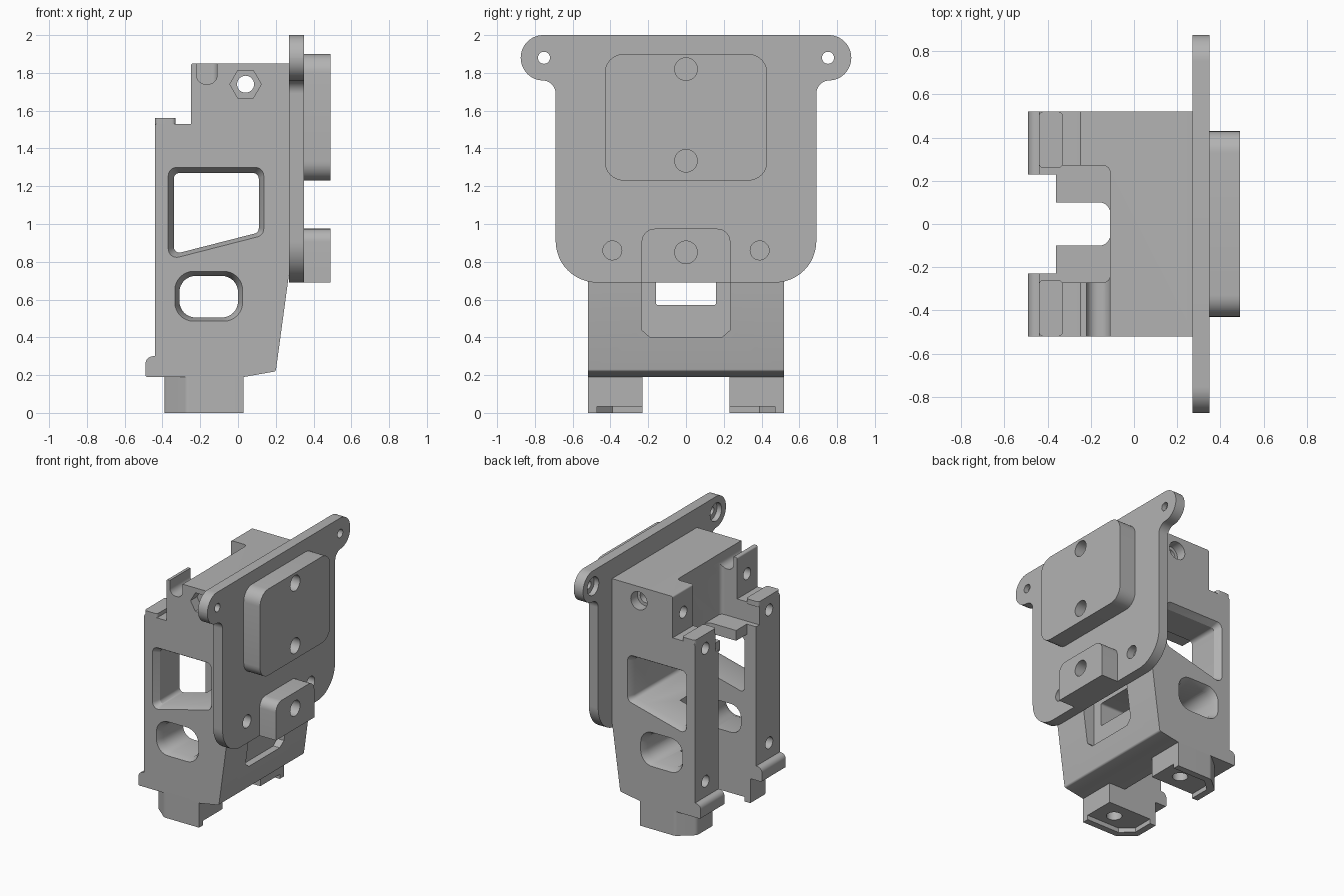
import bpy, bmesh, math
from mathutils import Vector

if "Cube" in bpy.data.objects:
    bpy.data.objects.remove(bpy.data.objects["Cube"], do_unlink=True)

grey = bpy.data.materials.new("plain_grey")
grey.use_nodes = True
grey.diffuse_color = (0.45, 0.45, 0.45, 1)
grey.node_tree.nodes["Principled BSDF"].inputs["Base Color"].default_value = grey.diffuse_color


def rounded(corners, radius=0.0, steps=8):
    """Outline with filleted corners; a corner may carry its own radius."""
    out = []
    for i, c in enumerate(corners):
        r = c[2] if len(c) > 2 else radius
        p = Vector(c[:2])
        a = (Vector(corners[i - 1][:2]) - p).normalized()
        b = (Vector(corners[(i + 1) % len(corners)][:2]) - p).normalized()
        if r <= 0:
            out.append(p)
            continue
        half = a.angle(b) / 2
        mid = p + (a + b).normalized() * (r / math.sin(half))
        s = p + a * (r / math.tan(half)) - mid
        e = p + b * (r / math.tan(half)) - mid
        turn = s.angle(e)
        for k in range(steps + 1):
            t = k / steps
            out.append(mid + (s * math.sin((1 - t) * turn) + e * math.sin(t * turn)) / math.sin(turn))
    return out


def rect(u0, u1, v0, v1, r=0.0):
    return rounded([(u0, v0), (u1, v0), (u1, v1), (u0, v1)], r)


def circle(u, v, r, n=28):
    return [Vector((u + r * math.cos(2 * math.pi * k / n), v + r * math.sin(2 * math.pi * k / n)))
            for k in range(n)]


PLACE = {"x": lambda p, w: (w, p[0], p[1]),
         "y": lambda p, w: (p[0], w, p[1]),
         "z": lambda p, w: (p[0], p[1], w)}


def prism(name, axis, lo, hi, outline, end=None):
    """Extrude an outline along an axis, optionally tapering to a second one."""
    bm = bmesh.new()
    a = [bm.verts.new(PLACE[axis](p, lo)) for p in outline]
    b = [bm.verts.new(PLACE[axis](p, hi)) for p in (end or outline)]
    bm.faces.new(a)
    bm.faces.new(b)
    for i in range(len(a)):
        j = (i + 1) % len(a)
        bm.faces.new((a[i], a[j], b[j], b[i]))
    bmesh.ops.recalc_face_normals(bm, faces=bm.faces)
    mesh = bpy.data.meshes.new(name)
    bm.to_mesh(mesh)
    bm.free()
    mesh.materials.append(grey)
    ob = bpy.data.objects.new(name, mesh)
    bpy.context.collection.objects.link(ob)
    return ob


def select(ob):
    bpy.ops.object.select_all(action="DESELECT")
    ob.select_set(True)
    bpy.context.view_layer.objects.active = ob


def cut(ob, *shape):
    cutter = prism("cutter", *shape)
    cutter.hide_render = True
    mod = ob.modifiers.new("cut", "BOOLEAN")
    mod.operation, mod.solver, mod.object = "DIFFERENCE", "EXACT", cutter
    select(ob)
    bpy.ops.object.modifier_apply(modifier=mod.name)
    bpy.data.objects.remove(cutter, do_unlink=True)


def finish(ob):
    select(ob)
    bpy.ops.object.shade_smooth_by_angle(angle=math.radians(30))


# Main housing, from its side profile
body = prism("housing", "y", -0.52, 0.52, rounded([
    (-0.49, 0.19, 0.01), (0.03, 0.19), (0.2, 0.22, 0.015), (0.272, 0.75), (0.28, 1.85),
    (-0.25, 1.85, 0.012), (-0.25, 1.53), (-0.44, 1.53, 0.012), (-0.44, 0.3), (-0.49, 0.3, 0.04)]))

# Central channel, shelf slot and upper pocket, open toward -x
cut(body, "z", 0, 1.3, rect(-0.7, -0.11, -0.23, 0.23))
cut(body, "z", 1.2, 1.5, rect(-0.7, -0.11, -0.1, 0.1, 0.05))
cut(body, "z", 1.2, 2.0, rect(-0.7, -0.36, -0.23, 0.23))
cut(body, "z", 1.38, 2.0, rect(-0.7, -0.111, -0.27, 0.27, 0.03))

# Side windows with chamfered rims
windows = [
    (rounded([(-0.34, 0.84), (0.11, 0.955), (0.11, 1.27), (-0.34, 1.27)], 0.03),
     rounded([(-0.37, 0.81), (0.137, 0.94), (0.137, 1.3), (-0.37, 1.3)], 0.045)),
    (rect(-0.31, 0.0, 0.505, 0.725, 0.085), rect(-0.335, 0.025, 0.485, 0.75, 0.1))]
for inner, outer in windows:
    cut(body, "y", -0.7, 0.7, inner)
    for s in (-1, 1):
        cut(body, "y", s * 0.47, s * 0.521, inner, outer)

# Cable groove, nut pocket and cross bolt
cut(body, "y", -0.6, -0.2, rounded([(-0.22, 1.74, 0.05), (-0.11, 1.74, 0.05), (-0.11, 2), (-0.22, 2)]))
cut(body, "y", -0.7, 0.7, circle(0.04, 1.74, 0.045))
cut(body, "y", -0.7, -0.44, circle(0.04, 1.74, 0.083, 6))
cut(body, "y", 0.44, 0.7, circle(0.04, 1.74, 0.07))

# Screw holes facing -x
for s in (-1, 1):
    for z, x1 in ((0.42, -0.2), (1.45, -0.3), (1.68, -0.14)):
        cut(body, "x", -0.7, x1, circle(s * 0.39, z, 0.045))

# Recess and opening in the sloped wall
cut(body, "x", 0.17, 0.6, rounded([(-0.19, 0.4), (0.19, 0.4), (0.235, 0.44),
                                  (0.235, 0.8), (-0.235, 0.8), (-0.235, 0.44)]))
cut(body, "x", -0.3, 0.3, rect(-0.16, 0.16, 0.57, 0.75, 0.015))
finish(body)

# Raised caps on the column tops, and feet
for s, side in ((-1, "right"), (1, "left")):
    cap = prism(side + "_column_cap", "z", 1.52, 1.56, rect(-0.44, -0.33, *sorted((s * 0.26, s * 0.52)), 0.02))
    finish(cap)
    foot = prism(side + "_foot", "z", 0, 0.2, rounded([
        (0.03, s * 0.23), (0.03, s * 0.52), (-0.27, s * 0.52, 0.04),
        (-0.39, s * 0.42, 0.04), (-0.39, s * 0.23)]))
    cut(foot, "z", -0.1, 0.035, rounded([
        (0.1, s * 0.2), (0.1, s * 0.47), (-0.25, s * 0.47), (-0.34, s * 0.39), (-0.34, s * 0.2)]))
    cut(foot, "z", -0.1, 0.15, circle(-0.12, s * 0.36, 0.055))
    finish(foot)

# Mounting plate with two ears
half = [(0.69, 0.69, 0.22), (0.69, 1.76, 0.07), (0.875, 1.76, 0.119), (0.875, 2.0, 0.119)]
plate = prism("mounting_plate", "x", 0.27, 0.35,
              rounded(half + [(-y, z, r) for y, z, r in reversed(half)], steps=12))
for s in (-1, 1):
    cut(plate, "x", 0.2, 0.5, circle(s * 0.752, 1.88, 0.032))
    cut(plate, "x", 0.2, 0.31, circle(s * 0.752, 1.88, 0.07))
    cut(plate, "x", 0.29, 0.5, circle(s * 0.39, 0.86, 0.05))
finish(plate)

# Raised pads with screw holes
upper = prism("upper_pad", "x", 0.34, 0.49, rect(-0.43, 0.43, 1.23, 1.9, 0.1))
lower = prism("lower_pad", "x", 0.34, 0.49, rounded([
    (-0.235, 0.69), (0.235, 0.69), (0.235, 0.975, 0.07), (-0.235, 0.975, 0.07)]))
for pad, heights in ((upper, (1.82, 1.335)), (lower, (0.85,))):
    for z in heights:
        cut(pad, "x", 0.38, 0.6, circle(0, z, 0.06))
    finish(pad)
